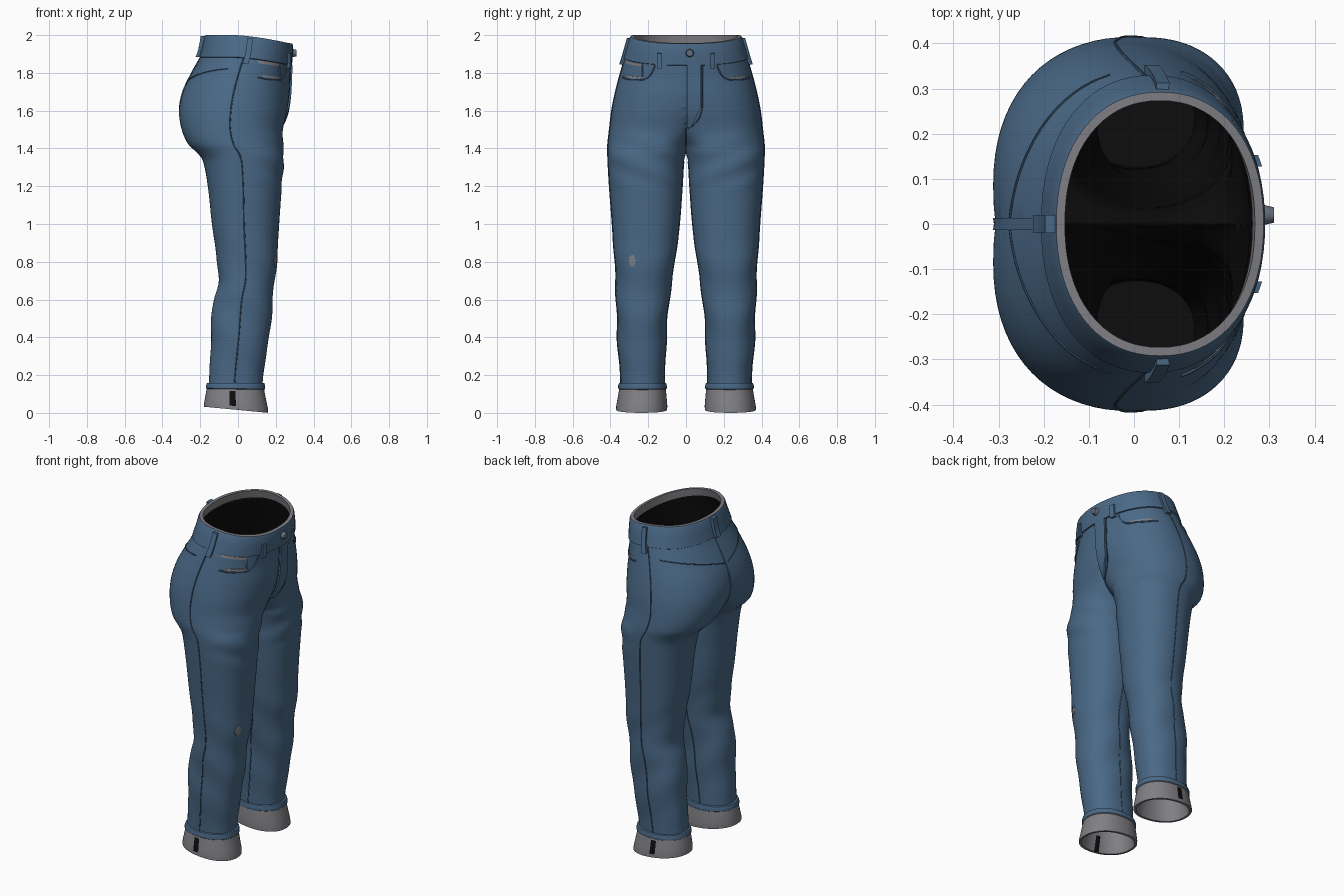
import bpy, bmesh, math
from mathutils import Vector

if "Cube" in bpy.data.objects:
    bpy.data.objects.remove(bpy.data.objects["Cube"])

P = 2.2      # squareness of the cross-sections
N = 72       # points round each leg section


def mat(name, r, g, b):
    m = bpy.data.materials.new(name)
    m.diffuse_color = (r, g, b, 1)
    m.use_nodes = True
    m.node_tree.nodes["Principled BSDF"].inputs["Base Color"].default_value = m.diffuse_color
    return m


DENIM = mat("denim blue", 0.068, 0.140, 0.240)
DARK = mat("seam blue", 0.040, 0.085, 0.150)
GREY = mat("worn grey", 0.215, 0.215, 0.235)
BLACK = mat("inside black", 0.004, 0.004, 0.004)
METAL = mat("button metal", 0.13, 0.16, 0.20)

# height, back x, front x, outer y, inner y, y of the fullest point
ROWS = [
    (0.00, -.170, .150, .360, .110, .235), (0.15, -.155, .130, .345, .115, .230),
    (0.40, -.143, .165, .362, .105, .235), (0.60, -.130, .185, .368, .090, .230),
    (0.70, -.102, .195, .370, .077, .225), (0.80, -.110, .206, .377, .060, .220),
    (1.00, -.138, .218, .390, .035, .210), (1.20, -.160, .232, .405, .020, .205),
    (1.34, -.188, .242, .413, .010, .195), (1.38, -.220, .243, .414, -.005, .185),
    (1.42, -.262, .238, .414, -.030, .170), (1.50, -.298, .238, .405, -.130, .130),
    (1.60, -.312, .260, .393, -.250, .080), (1.70, -.292, .272, .373, -.320, .040),
    (1.80, -.245, .276, .347, -.347, .000), (1.90, -.192, .280, .318, -.318, .000),
    (2.00, -.170, .285, .290, -.290, .000)]


def section(z):
    """Smoothly interpolated row at height z."""
    n = len(ROWS)
    i = max(k for k in range(n - 1) if ROWS[k][0] <= z or k == 0)
    a, b = ROWS[i], ROWS[i + 1]
    h = b[0] - a[0]
    t = min(max((z - a[0]) / h, 0), 1)

    def slope(k, c):
        lo, hi = ROWS[max(k - 1, 0)], ROWS[min(k + 1, n - 1)]
        return (hi[c] - lo[c]) / (hi[0] - lo[0])
    return [(2*t**3 - 3*t*t + 1) * a[c] + (t**3 - 2*t*t + t) * h * slope(i, c)
            + (3*t*t - 2*t**3) * b[c] + (t**3 - t*t) * h * slope(i + 1, c) for c in range(1, 6)]


def win(z, a, b):
    return math.sin(math.pi * (z - a) / (b - a)) if a < z < b else 0


def surf(t, z, e=0.0, s=1):
    """Point on the trousers: t = angle (0 front, 90 outer side, 180 back), e = offset, s = leg side."""
    xb, xf, yo, yi, cy = section(z)
    c, sn = math.cos(t), math.sin(t)
    # soft cloth folds
    e += .004 * math.sin(22*z + 3*c) * win(z, .2, .95)
    e += .004 * math.sin(45*z - 4*sn) * win(z, 1.15, 1.5) * max(0, c)
    x = (xb + xf) / 2 + ((xf - xb) / 2 + e) * math.copysign(abs(c) ** (2/P), c)
    ry = (yo - cy if sn > 0 else cy - yi) + e
    y = max(cy + ry * math.copysign(abs(sn) ** (2/P), sn), 0)
    if y < 1e-5:
        y = 0
    # waist dips at the front, hem dips at the front
    f = min(max((x + .02) / .3, 0), 1) ** 1.5
    z2 = z - .045 * f * min(max((z - 1.6) / .3, 0), 1)
    if z < .15:
        z2 += (1 - z / .15) * (.0155 - .095 * x)
    return Vector((x, y * s, z2))


def at_y(y, z, e=0.0, side=1):
    """Point on the front (side 1) or back (side -1) at a given y."""
    xb, xf, yo, yi, cy = section(z)
    d = abs(y) - cy
    u = min(abs(d / (yo - cy if d > 0 else cy - yi)), 1)
    t = math.copysign(math.asin(u ** (P/2)), d)
    p = surf(t if side > 0 else math.pi - t, z, e, 1)
    p.y = y
    return p


def finish(name, bm, mats):
    bmesh.ops.recalc_face_normals(bm, faces=bm.faces)
    me = bpy.data.meshes.new(name)
    bm.to_mesh(me)
    bm.free()
    for m in mats:
        me.materials.append(m)
    ob = bpy.data.objects.new(name, me)
    bpy.context.collection.objects.link(ob)
    return ob


def loft(name, stations, mats, rule=lambda i, k: 0, cap=False):
    """Both halves lofted through (height, offset) stations, joined on y = 0."""
    bm = bmesh.new()
    for s in (1, -1):
        rings = [[bm.verts.new(surf(2*math.pi*i/N, z, e, s)) for i in range(N)] for z, e in stations]
        for k in range(len(rings) - 1):
            for i in range(N):
                j = (i + 1) % N
                q = [rings[k][i], rings[k][j], rings[k+1][j], rings[k+1][i]]
                if any(abs(v.co.y) > 1e-5 for v in q):
                    bm.faces.new(q if s > 0 else q[::-1]).material_index = rule(i, k)
        if cap:
            bm.faces.new(rings[0])
    bmesh.ops.delete(bm, geom=[v for v in bm.verts if not v.link_faces], context='VERTS')
    bmesh.ops.remove_doubles(bm, verts=bm.verts, dist=1e-4)
    return finish(name, bm, mats)


def patch(name, fn, e, m, nu=6, nv=10):
    """Raised panel; fn(a, b, e) gives a point for a, b in 0..1."""
    bm = bmesh.new()
    g = []
    for i in range(-1, nu + 2):
        row = []
        for j in range(-1, nv + 2):
            edge = i in (-1, nu + 1) or j in (-1, nv + 1)
            a, b = min(max(i, 0), nu) / nu, min(max(j, 0), nv) / nv
            row.append(bm.verts.new(fn(a, b, -.002 if edge else e)))
        g.append(row)
    for i in range(nu + 2):
        for j in range(nv + 2):
            bm.faces.new((g[i][j], g[i+1][j], g[i+1][j+1], g[i][j+1]))
    bmesh.ops.remove_doubles(bm, verts=bm.verts, dist=1e-5)
    return finish(name, bm, [m])


def cord(name, pts, r, m):
    """Thin stitched seam along points."""
    cu = bpy.data.curves.new(name, 'CURVE')
    cu.dimensions = '3D'
    cu.bevel_depth, cu.bevel_resolution, cu.use_fill_caps = r, 1, True
    sp = cu.splines.new('POLY')
    sp.points.add(len(pts) - 1)
    for q, p in zip(sp.points, pts):
        q.co = (*p, 1)
    cu.materials.append(m)
    bpy.context.collection.objects.link(bpy.data.objects.new(name, cu))


def span(a, b, n):
    return [a + (b - a) * i / n for i in range(n + 1)]


def bend(a, b, c, n=14):
    """Quadratic curve through (y, z) control points."""
    return [tuple((1-t)**2*a[k] + 2*t*(1-t)*b[k] + t*t*c[k] for k in (0, 1)) for t in span(0, 1, n)]


# main cloth, dark inside, waistband with worn rim, turned-up cuffs
loft("seat_and_legs", [(z, 0) for z in span(.14, 1.97, 130)], [DENIM])
loft("dark_lining", [(z, -.02) for z in span(.34, 1.955, 70)], [BLACK], cap=True)
loft("waistband", [(1.88, -.001), (1.884, .007), (1.94, .008), (1.99, .006), (2.0, .002),
                   (2.0, -.017), (1.95, -.020)], [DENIM, GREY], lambda i, k: int(k >= 4))
loft("cuffs", [(.160, -.002), (.157, .010), (.142, .014), (.126, .013), (.122, .008), (.112, .009),
               (.06, .011), (.022, .012), (.0, .010), (.0, -.004), (.022, -.006), (.11, -.008),
               (.34, -.020)], [DENIM, GREY, BLACK],
     lambda i, k: 0 if k < 3 else 2 if i in (18, 19) and k in (5, 6, 9, 10) else 1)

# fly panel, its stitching and the button
patch("fly_panel", lambda a, b, e: at_y(.005 + a * .075 * min(1, .25 + 2.6 * b), 1.51 + .375 * b, e),
      .010, DENIM, 8, 24)
cord("fly_stitching", [at_y(y, z, .002) for y, z in
                       [(.086, z) for z in span(1.88, 1.64, 8)] + bend((.086, 1.62), (.08, 1.54), (.01, 1.505))],
     .003, DARK)
cord("front_seam", [at_y(0, z, .001) for z in span(1.88, 1.42, 24)], .003, DARK)
bm = bmesh.new()
bmesh.ops.create_cone(bm, cap_ends=True, segments=24, radius1=.022, radius2=.017, depth=.022)
ob = finish("waist_button", bm, [METAL])
ob.rotation_euler = (0, math.pi / 2, 0)
ob.location = (.299, .02, 1.905)

# back centre seam, back loop
patch("back_centre_seam", lambda a, b, e: at_y((a - .5) * .026, 1.5 + .38 * b, e, -1), .004, DENIM, 4, 24)
patch("back_belt_loop", lambda a, b, e: at_y((a - .5) * .04, 1.885 + .11 * b, e, -1), .026, DENIM)

for s, side in ((1, "left"), (-1, "right")):
    # belt loops
    patch(side + "_side_loop", lambda a, b, e: surf(1.50 + .09 * a, 1.85 + .14 * b, e, s), .020, DENIM)
    patch(side + "_front_loop", lambda a, b, e: at_y(s * (.127 + .026 * a), 1.862 + .085 * b, e), .019, DENIM)
    # front pocket edge and its worn strip
    edge = bend((.165, 1.88), (.19, 1.775), (.255, 1.785)) + bend((.258, 1.785), (.30, 1.775), (.335, 1.785))
    cord(side + "_pocket_edge", [at_y(s * y, z, .003) for y, z in edge], .005, DENIM)
    patch(side + "_pocket_wear", lambda a, b, e: at_y(s * (.235 + .085 * a), 1.787 + .012 * b, e),
          .006, GREY, 10, 2)
    # yoke, outer and inner leg seams
    cord(side + "_yoke_seam", [at_y(s * y, 1.74 + .25 * y, .001, -1) for y in span(.0, .33, 24)], .003, DARK)
    cord(side + "_outer_seam", [surf(1.60, z, .0, s) for z in span(.15, 1.88, 80)], .0035, DARK)
    cord(side + "_inner_seam", [surf(4.71, z, .0, s) for z in span(.15, 1.33, 50)], .003, DARK)

# small coin pocket edge and knee scuff, one side only
patch("coin_pocket_wear", lambda a, b, e: at_y(-(.235 + .09 * a), 1.862 + .016 * b, e), .008, GREY, 10, 2)
cord("coin_pocket_side", [at_y(-.232, z, .003) for z in span(1.80, 1.875, 6)], .004, DENIM)
patch("knee_scuff", lambda a, b, e: at_y(-.285 + (a - .5) * .036 * math.sin(math.pi * (.12 + .76 * b)),
                                         .775 + .06 * b, e), .003, GREY, 4, 8)

# seams to mesh, smooth shading with crisp edges
bpy.ops.object.select_all(action='SELECT')
bpy.context.view_layer.objects.active = ob
bpy.ops.object.convert(target='MESH')
bpy.ops.object.shade_smooth_by_angle(angle=math.radians(40))
